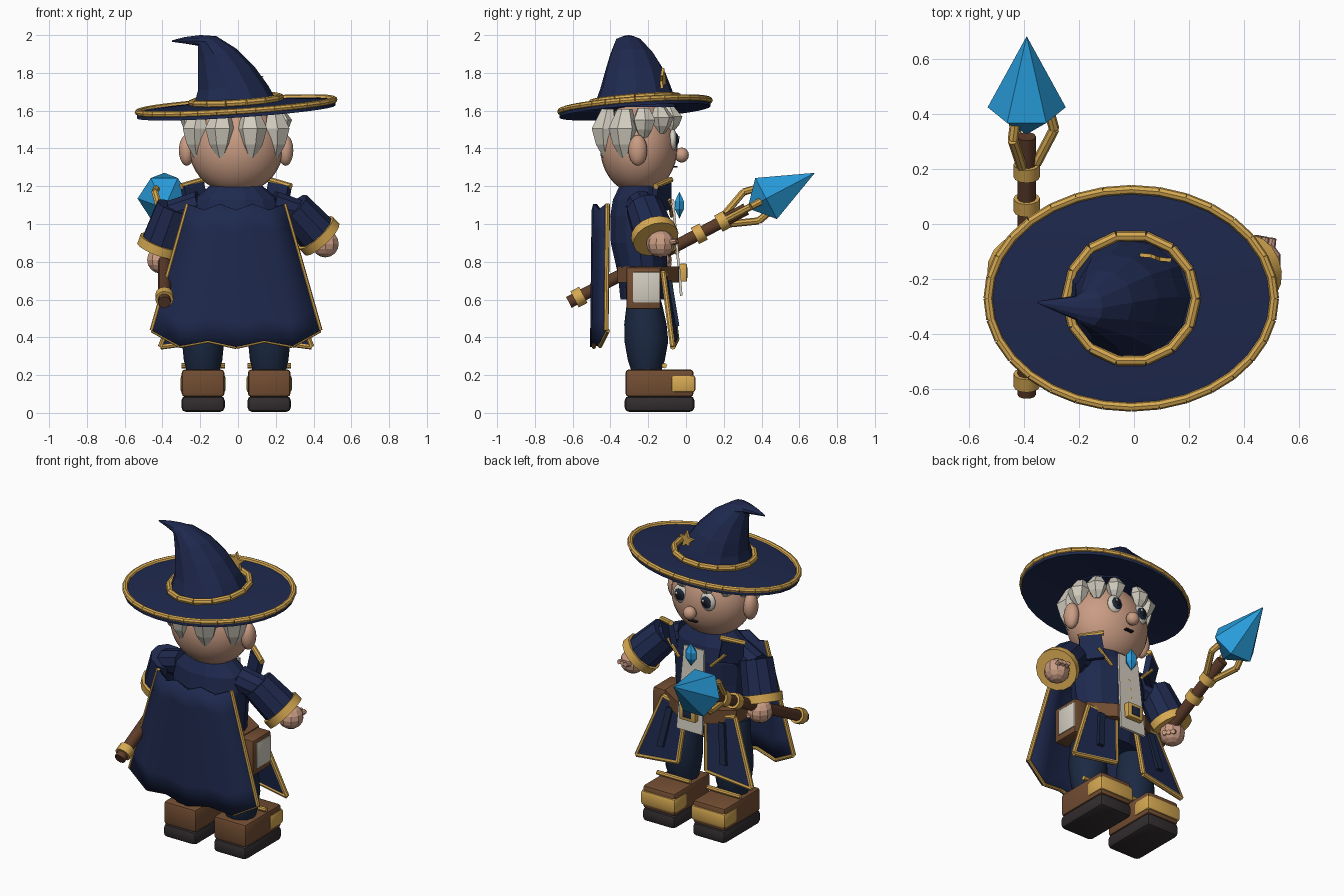
import bpy, bmesh, math
from mathutils import Vector, Matrix

if "Cube" in bpy.data.objects:
    bpy.data.objects.remove(bpy.data.objects["Cube"])

X0 = -0.01  # body centre line


def mat(name, r, g, b):
    m = bpy.data.materials.new(name)
    m.use_nodes = True
    m.diffuse_color = (r, g, b, 1)
    m.node_tree.nodes["Principled BSDF"].inputs["Base Color"].default_value = (r, g, b, 1)
    return m


NAVY = mat("navy cloth", .013, .022, .076)
DARK = mat("dark navy cloth", .011, .022, .055)
GOLD = mat("gold", .68, .4, .085)
BROWN = mat("brown leather", .17, .075, .032)
SOLE = mat("dark sole", .032, .026, .028)
SKIN = mat("skin", .59, .335, .23)
WHITE = mat("off white", .65, .615, .53)
BLUE = mat("crystal blue", .022, .34, .72)
BLACK = mat("black", .008, .008, .012)
WOOD = mat("staff wood", .11, .045, .022)


def finish(bm, name, m, smooth=None):
    bmesh.ops.recalc_face_normals(bm, faces=bm.faces)
    me = bpy.data.meshes.new(name)
    bm.to_mesh(me)
    bm.free()
    me.materials.append(m)
    ob = bpy.data.objects.new(name, me)
    bpy.context.collection.objects.link(ob)
    if smooth:
        bpy.ops.object.select_all(action='DESELECT')
        ob.select_set(True)
        bpy.context.view_layer.objects.active = ob
        bpy.ops.object.shade_smooth_by_angle(angle=math.radians(smooth))
    return ob


def frame(p, q):
    """Matrix at p with local z pointing to q."""
    d = Vector(q) - Vector(p)
    return Matrix.Translation(p) @ d.to_track_quat('Z', 'Y').to_matrix().to_4x4()


def loft(name, m, rings, n=12, smooth=None, M=Matrix(), phase=0):
    """Rings are (x, y, z, rx, ry[, tilt about y in degrees])."""
    bm = bmesh.new()
    loops = []
    for x, y, z, rx, ry, *t in rings:
        R = Matrix.Rotation(math.radians(t[0] if t else 0), 3, 'Y')
        loops.append([bm.verts.new(M @ (Vector((x, y, z)) + R @ Vector(
            (rx * math.cos(a), ry * math.sin(a), 0))))
            for a in (phase + math.tau * i / n for i in range(n))])
    for a, b in zip(loops, loops[1:]):
        for i in range(n):
            j = (i + 1) % n
            bm.faces.new((a[i], a[j], b[j], b[i]))
    bm.faces.new(loops[0])
    bm.faces.new(loops[-1])
    return finish(bm, name, m, smooth)


def tube(name, m, p, q, r1, r2=None, n=10, smooth=40):
    L = (Vector(q) - Vector(p)).length
    r2 = r2 or r1
    return loft(name, m, [(0, 0, 0, r1, r1), (0, 0, L, r2, r2)], n, smooth, frame(p, q))


def rods(name, m, pts, r, closed=False):
    """Chain of short straight rods, one object."""
    bm = bmesh.new()
    pairs = list(zip(pts, pts[1:])) + ([(pts[-1], pts[0])] if closed else [])
    for p, q in pairs:
        L = (Vector(q) - Vector(p)).length
        bmesh.ops.create_cone(bm, cap_ends=True, segments=8, radius1=r, radius2=r, depth=L,
                              matrix=frame(p, q) @ Matrix.Translation((0, 0, L / 2)))
    return finish(bm, name, m, 40)


def ball(name, m, c, r, u=20, v=12, smooth=60):
    bm = bmesh.new()
    bmesh.ops.create_uvsphere(bm, u_segments=u, v_segments=v, radius=1,
                              matrix=Matrix.Translation(c) @ Matrix.Diagonal((*r, 1)))
    return finish(bm, name, m, smooth)


def box(name, m, lo, hi, bevel=.01):
    bm = bmesh.new()
    lo, hi = Vector(lo), Vector(hi)
    bmesh.ops.create_cube(bm, size=1, matrix=Matrix.Translation((lo + hi) / 2)
                          @ Matrix.Diagonal((*(hi - lo), 1)))
    bmesh.ops.bevel(bm, geom=bm.edges[:], offset=bevel, segments=2, affect='EDGES', profile=.5)
    return finish(bm, name, m, 35)


def panel(name, m, pts, thick):
    bm = bmesh.new()
    bm.faces.new([bm.verts.new(p) for p in pts])
    ob = finish(bm, name, m)
    s = ob.modifiers.new("thickness", 'SOLIDIFY')
    s.thickness, s.offset = thick, 0
    return ob


# Boots, legs, front coat flaps and collar, mirrored
for s, side in ((1, "left"), (-1, "right")):
    def P(x, y, z):
        return (X0 + s * x, y, z)
    cx = X0 + s * .175
    box(side + "_sole", SOLE, (cx - .115, -.325, .005), (cx + .115, .045, .09), .025)
    box(side + "_boot", BROWN, (cx - .113, -.32, .085), (cx + .113, .04, .23), .018)
    box(side + "_toe_cap", GOLD, (cx - .12, -.08, .108), (cx + .12, .05, .2), .016)
    rods(side + "_boot_trim", GOLD, [P(.06, -.115, .25), P(.29, -.115, .25)], .014)
    loft(side + "_leg", DARK, [(cx, -.21, .21, .085, .075), (cx, -.21, .28, .102, .098),
         (cx, -.21, .38, .112, .116), (cx, -.215, .47, .108, .112),
         (cx, -.22, .57, .095, .095), (cx, -.24, .68, .08, .08)], 12, 50)
    flap = [P(.07, -.09, .72), P(.25, -.12, .74), P(.4, -.07, .35), P(.1, -.05, .39)]
    panel(side + "_coat_flap", NAVY, flap, .02)
    rods(side + "_flap_trim", GOLD, flap, .015, True)
    panel(side + "_sash_tail", DARK, [P(.16, -.085, .7), P(.2, -.085, .7),
          P(.24, -.045, .46), P(.2, -.045, .46)], .02)
    collar = [P(.15, -.09, 1.08), P(.18, -.09, 1.22), P(.285, -.16, 1.2), P(.26, -.18, 1.06)]
    panel(side + "_collar", NAVY, collar, .035)
    rods(side + "_collar_trim", GOLD, [P(.17, -.08, 1.235), P(.29, -.16, 1.2)], .016)
    rods(side + "_chest_trim", GOLD, [P(.2, -.09, 1.13), P(.11, -.075, 1.04)], .01)

# Torso and belt
loft("torso", NAVY, [(X0, -.23, .6, .2, .12), (X0, -.23, .74, .215, .135),
     (X0, -.25, .9, .235, .152), (X0, -.25, 1.04, .245, .155),
     (X0, -.25, 1.13, .225, .14), (X0, -.25, 1.21, .13, .1)], 14)
loft("belt", BROWN, [(X0, -.2, z, .27, .175) for z in (.69, .775)], 8, phase=math.pi / 8)

# Tabard, buttons, buckle and chest gem
panel("tabard", WHITE, [(X0 - .07, -.07, 1.13), (X0 + .07, -.07, 1.13),
      (X0 + .09, -.025, .62), (X0 - .09, -.025, .62)], .014)
for z in (.85, .91, .97):
    ball("tabard_button", GOLD, (X0, -.11 + .09 * (1.55 - z), z), (.014, .012, .014), 8, 6)
box("buckle", GOLD, (X0 - .055, -.035, .695), (X0 + .055, .005, .79), .006)
box("buckle_centre", DARK, (X0 - .03, 0, .715), (X0 + .03, .009, .77), .002)
loft("chest_gem", BLUE, [(X0, -.035, 1.03, .001, .001), (X0, -.035, 1.08, .038, .028),
     (X0, -.035, 1.12, .038, .028), (X0, -.035, 1.17, .001, .001)], 6)

# Book hanging on the belt
box("book", BROWN, (.23, -.315, .55), (.325, -.135, .77), .01)
box("book_page", WHITE, (.32, -.28, .585), (.33, -.14, .745), .002)

# Cape with scalloped hem and gold edges
COLS, ROWS = 6, 6


def cape_point(i, j):
    u, v = 2 * i / COLS - 1, j / ROWS
    zig = .016 if i % 2 else -.016
    top = 1.09 - zig * (1 - v)
    low = .365 + .055 * u ** 6 - zig
    return Vector((X0 + u * (.255 + .19 * v), -.49 + .075 * u * u - .008 * v,
                   top + (low - top) * v))


bm = bmesh.new()
grid = [[bm.verts.new(cape_point(i, j)) for i in range(COLS + 1)] for j in range(ROWS + 1)]
for j in range(ROWS):
    for i in range(COLS):
        bm.faces.new((grid[j][i], grid[j][i + 1], grid[j + 1][i + 1], grid[j + 1][i]))
cape = finish(bm, "cape", NAVY, 30)
sol = cape.modifiers.new("thickness", 'SOLIDIFY')
sol.thickness, sol.offset = .02, 0
for i in (0, COLS):
    rods("cape_side_trim", GOLD, [cape_point(i, 0), cape_point(i, ROWS)], .013)
rods("cape_hem_trim", GOLD, [cape_point(i, ROWS) + Vector((0, .01, 0))
     for i in range(COLS + 1)], .011)

# Arms: shoulder, sleeve, cuff, hand, fingers
for side, sh, wr, hand, fdir in (
        ("left", (.29, -.22, 1.085), (.43, -.165, .935), (.462, -.135, .895), (.012, .065, .01)),
        ("right", (-.335, -.22, 1.09), (-.41, -.165, .88), (-.41, -.15, .81), (.045, .03, -.02))):
    sh, wr, hand, fdir = map(Vector, (sh, wr, hand, fdir))
    d = (wr - sh).normalized()
    root = Vector((math.copysign(.19, sh.x) + X0, -.24, 1.1))
    tube(side + "_shoulder", NAVY, root, sh + d * .04, .08, .075, 10, None)
    tube(side + "_sleeve", NAVY, sh, wr, .1, .112, 10, None)
    tube(side + "_cuff", GOLD, wr - d * .028, wr + d * .022, .124, .124, 16)
    ball(side + "_hand", SKIN, hand, (.075, .075, .072), 10, 8, None)
    across = fdir.cross(Vector((0, 0, 1))).normalized()
    for k in (-1, 0, 1):
        b = hand + across * .026 * k + fdir * .6
        tube(side + "_finger", SKIN, b, b + fdir * .75, .018, .014, 8)

# Staff with rings, three claws and crystal
foot = Vector((-.39, -.62, .585))
axis = Vector((0, .885, .466))


def along(t):
    return foot + axis * t


tube("staff", WOOD, foot, along(1.06), .034, n=10)
for t in (.06, .78, .92):
    tube("staff_ring", GOLD, along(t - .026), along(t + .026), .048, n=12)
side_a, side_b = Vector((1, 0, 0)), axis.cross(Vector((1, 0, 0)))
for k in range(3):
    a = k * math.tau / 3
    out = side_a * math.cos(a) + side_b * math.sin(a)
    rods("staff_claw", GOLD, [along(.95) + out * .035, along(1.09) + out * .1,
         along(1.15) + out * .085], .019)
loft("staff_crystal", BLUE, [(0, 0, -.11, .001, .001), (0, 0, 0, .142, .142),
     (0, 0, .29, .001, .001)], 6,
     M=Matrix.Translation(along(1.18)) @ Matrix((side_a, -side_b, axis)).transposed().to_4x4())

# Head, ears, nose, mouth, eyes
ball("head", SKIN, (X0, -.25, 1.405), (.25, .205, .245), 28, 18)
ball("nose", SKIN, (X0, -.023, 1.365), (.04, .038, .04), 12, 8)
box("mouth", BLACK, (X0 - .028, -.07, 1.299), (X0 + .028, -.045, 1.308), .003)
for s in (1, -1):
    ball("ear", SKIN, (X0 + s * .262, -.255, 1.39), (.042, .05, .082), 14, 10)
    ex = X0 + s * .093
    ball("eye_white", WHITE, (ex, -.07, 1.445), (.052, .024, .058), 16, 10)
    ball("eye_iris", DARK, (ex, -.054, 1.445), (.034, .014, .038), 14, 8)
    ball("eye_pupil", BLACK, (ex, -.046, 1.445), (.02, .01, .022), 12, 8)
    ball("eye_glint", WHITE, (ex + .012, -.038, 1.458), (.009, .005, .009), 8, 6)

# Hair tufts: long at the back, short over the brow
for s in (1, -1):
    for deg, z, h, w in ((21, 1.48, .13, .08), (65, 1.48, .13, .08), (98, 1.535, .08, .065),
                         (130, 1.55, .07, .062), (158, 1.555, .065, .06)):
        a = math.radians(deg)
        M = Matrix.Translation((X0 + s * .24 * math.sin(a), -.25 - .195 * math.cos(a), z))
        M = M @ Matrix.Rotation(s * a, 4, 'Z')
        loft("hair_tuft", WHITE, [(0, .01, -h, .02, .015), (0, 0, -h * .45, w * .72, w * .6),
             (0, 0, h * .2, w, w * .9), (0, .02, h, w * .5, w * .45)], 6, M=M,
             phase=math.pi / 6)


# Hat: tilted brim with trim, bent crown, band and star
def brim_ring(n, rx, ry, dz):
    angles = [math.tau * i / n for i in range(n)]
    return [tilt @ Vector((rx * math.cos(t), ry * math.sin(t), dz)) for t in angles]


tilt = Matrix(((1, 0, 0, X0), (0, 1, 0, -.27), (.065, .075, 1, 1.617), (0, 0, 0, 1)))
loft("hat_brim", NAVY, [(0, 0, .0, .2, .18), (0, 0, -.024, .525, .4),
     (0, 0, .008, .525, .4), (0, 0, .03, .2, .18)], 32, 40, tilt)
rods("brim_trim", GOLD, brim_ring(32, .52, .395, .008), .017, True)
loft("hat_crown", NAVY, [(X0, -.265, 1.62, .235, .225), (-.03, -.265, 1.72, .19, .19, -4),
     (-.065, -.27, 1.81, .155, .16, -8), (-.11, -.285, 1.9, .108, .118, -14),
     (-.165, -.305, 1.97, .056, .07, -26), (-.21, -.305, 1.972, .03, .045, -70),
     (-.28, -.295, 1.972, .018, .025, -95), (-.35, -.285, 1.968, .004, .004, -100)], 11)
rods("hat_band", GOLD, brim_ring(14, .235, .232, .04), .019, True)
star = [Vector((.078 + r * math.sin(a), -.122 - .01 * math.sin(a), 1.765 + r * math.cos(a)))
        for a, r in ((math.pi * k / 5, .027 if k % 2 else .06) for k in range(10))]
panel("hat_star", GOLD, star, .014)
